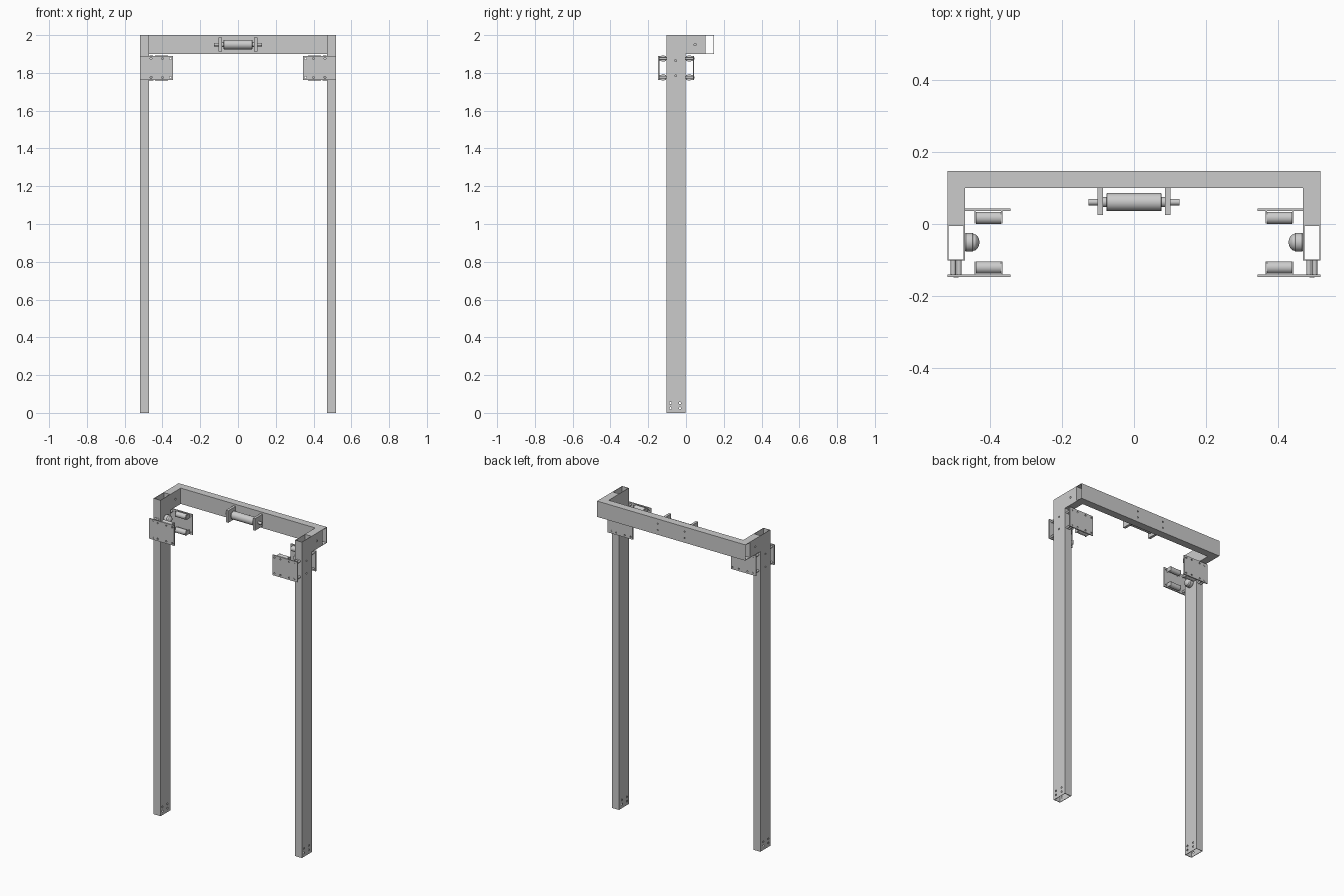
import bpy, bmesh
from mathutils import Vector, Matrix

if "Cube" in bpy.data.objects:
    bpy.data.objects.remove(bpy.data.objects["Cube"])

AXES = {'X': Vector((1, 0, 0)), 'Y': Vector((0, 1, 0)), 'Z': Vector((0, 0, 1))}


def finish(bm, name, smooth=False):
    bmesh.ops.recalc_face_normals(bm, faces=bm.faces)
    me = bpy.data.meshes.new(name)
    bm.to_mesh(me)
    bm.free()
    ob = bpy.data.objects.new(name, me)
    bpy.context.collection.objects.link(ob)
    if smooth:
        bpy.ops.object.select_all(action='DESELECT')
        ob.select_set(True)
        bpy.context.view_layer.objects.active = ob
        bpy.ops.object.shade_smooth_by_angle()
    return ob


def box(name, x, y, z):
    bm = bmesh.new()
    size = [abs(a[1] - a[0]) for a in (x, y, z)]
    mid = [(a[0] + a[1]) / 2 for a in (x, y, z)]
    bmesh.ops.create_cube(bm, size=1, matrix=Matrix.Translation(mid) @ Matrix.Diagonal((*size, 1)))
    return finish(bm, name)


def tube(name, x, y, z, axis, t=0.003):
    """Open rectangular tube running along axis 0, 1 or 2."""
    r = [sorted(x), sorted(y), sorted(z)]
    u, v = [i for i in range(3) if i != axis]
    bm = bmesh.new()
    rings = []
    for end, inset in ((0, 0), (1, 0), (1, t), (0, t)):
        ring = []
        for a, b in ((0, 0), (1, 0), (1, 1), (0, 1)):
            p = [0, 0, 0]
            p[axis] = r[axis][end]
            p[u] = r[u][a] + (inset if a == 0 else -inset)
            p[v] = r[v][b] + (inset if b == 0 else -inset)
            ring.append(bm.verts.new(p))
        rings.append(ring)
    for i in range(4):
        A, B = rings[i], rings[(i + 1) % 4]
        for k in range(4):
            bm.faces.new((A[k], A[(k + 1) % 4], B[(k + 1) % 4], B[k]))
    return finish(bm, name)


def turned(name, origin, direction, profile, n=32):
    """Lathe a (distance, radius) profile around a direction."""
    bm = bmesh.new()
    d = Vector(direction)
    m = Matrix.Translation(origin) @ d.to_track_quat('Z', 'Y').to_matrix().to_4x4()
    vs = [bm.verts.new(m @ Vector((r, 0, h))) for h, r in profile]
    es = [bm.edges.new(p) for p in zip(vs, vs[1:])]
    bmesh.ops.spin(bm, geom=vs + es, cent=origin, axis=d, steps=n, angle=6.283185307)
    bmesh.ops.remove_doubles(bm, verts=bm.verts, dist=1e-5)
    return finish(bm, name, True)


def rod(name, c, axis, length, r, n=32):
    h = length / 2
    return turned(name, c, AXES[axis], [(-h, 0), (-h, r), (h, r), (h, 0)], n)


def drill(ob, points, axis, length, r=0.006):
    """Cut round bolt holes."""
    bm = bmesh.new()
    rot = AXES[axis].to_track_quat('Z', 'Y').to_matrix().to_4x4()
    for p in points:
        bmesh.ops.create_cone(bm, cap_ends=True, segments=16, radius1=r, radius2=r,
                              depth=length, matrix=Matrix.Translation(p) @ rot)
    cutter = finish(bm, 'hole_cutter')
    cutter.hide_render = True
    mod = ob.modifiers.new('holes', 'BOOLEAN')
    mod.object, mod.operation, mod.solver = cutter, 'DIFFERENCE', 'EXACT'
    bpy.context.view_layer.objects.active = ob
    bpy.ops.object.modifier_apply(modifier=mod.name)
    bpy.data.objects.remove(cutter)


# Top cross beam
beam = tube('cross_beam', (-0.519, 0.519), (0.100, 0.148), (1.9, 2.0), 0)
drill(beam, [(s * 0.094, 0.148, z) for s in (-1, 1) for z in (1.93, 1.97)], 'Y', 0.04, 0.004)

for s, side in ((-1, 'left'), (1, 'right')):
    # Post and the short arm behind it
    xs = (s * 0.519, s * 0.471)
    post = tube(side + '_post', xs, (-0.102, -0.002), (0, 2.0), 2)
    drill(post, [(s * 0.495, y, z) for y in (-0.082, -0.032) for z in (0.025, 0.052)], 'X', 0.1)
    drill(post, [(s * 0.519, -0.055, z) for z in (1.785, 1.865)], 'X', 0.04, 0.005)
    arm = tube(side + '_arm', xs, (-0.002, 0.100), (1.9, 2.0), 1)
    drill(arm, [(s * 0.495, 0.048, 1.95)], 'X', 0.1)

    # Front and back guide plates with spacers and rollers
    for face, f in (('front', -1), ('back', 1)):
        Y = lambda d: -0.052 + f * d
        tag = side + '_' + face
        plate = box(tag + '_plate', (s * 0.519, s * 0.344), (Y(0.088), Y(0.095)), (1.762, 1.890))
        drill(plate, [(s * x, Y(0.091), z) for x in (0.46, 0.40, 0.358) for z in (1.776, 1.876)],
              'Y', 0.03, 0.005)
        for z in (1.776, 1.876):
            for x in (0.503, 0.487):
                rod(tag + '_spacer', (s * x, Y(0.069), z), 'Y', 0.038, 0.007, 16)
            rod(tag + '_bolt_head', (s * 0.495, Y(0.0955), z), 'Y', 0.002, 0.007, 6)
            rod(tag + '_guide_roller', (s * 0.405, Y(0.069), z), 'X', 0.070, 0.017)
            for x in (0.368, 0.442):
                box(tag + '_roller_bracket', (s * (x - 0.0015), s * (x + 0.0015)),
                    (Y(0.053), Y(0.088)), (z - 0.013, z + 0.013))

    # Domed side casters on the inner post face
    for z in (1.785, 1.865):
        turned(side + '_side_caster', (s * 0.471, -0.051, z), (-s, 0, 0),
               [(0, 0), (0, 0.023), (0.003, 0.026), (0.022, 0.026), (0.025, 0.023),
                (0.030, 0.022), (0.036, 0.016), (0.040, 0.008), (0.041, 0)])

    # Roller mounting bracket and collar
    box(side + '_roller_mount', (s * 0.086, s * 0.102), (0.025, 0.100), (1.912, 1.988))
    rod(side + '_roller_collar', (s * 0.081, 0.061, 1.95), 'X', 0.012, 0.014)

# Central roller and axle
turned('centre_roller', (-0.077, 0.061, 1.95), (1, 0, 0),
       [(0, 0), (0, 0.023), (0.002, 0.025), (0.152, 0.025), (0.154, 0.023), (0.154, 0)])
rod('centre_axle', (0, 0.061, 1.95), 'X', 0.254, 0.009)
